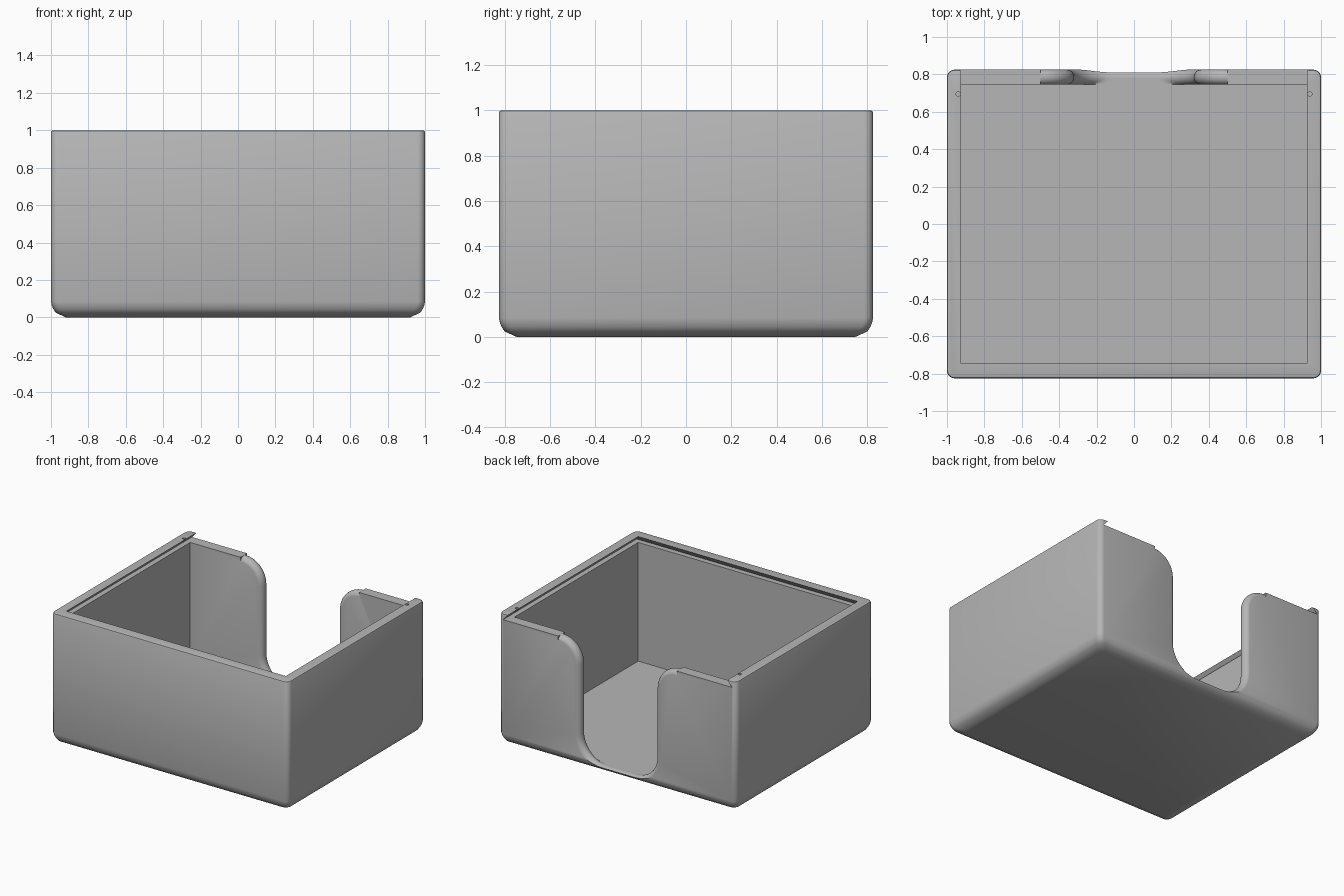
import bpy, bmesh, math

HALF_X, HALF_Y, HEIGHT = 1.0, 0.825, 1.0
INNER_X, INNER_Y = 0.925, 0.745
FLOOR, LEDGE = 0.05, 0.955
OVER = 0.04

old = bpy.data.objects.get("Cube")
if old:
    bpy.data.objects.remove(old, do_unlink=True)

grey = bpy.data.materials.new("plain_grey")
grey.use_nodes = True
colour = (0.47, 0.47, 0.47, 1)
grey.diffuse_color = colour
grey.node_tree.nodes["Principled BSDF"].inputs["Base Color"].default_value = colour


def loft(name, rings):
    """Closed solid skinned through rings of equal point count."""
    bm = bmesh.new()
    loops = [[bm.verts.new(p) for p in ring] for ring in rings]
    n = len(loops[0])
    for a, b in zip(loops, loops[1:]):
        for i in range(n):
            j = (i + 1) % n
            bm.faces.new((a[i], a[j], b[j], b[i]))
    bm.faces.new(loops[0])
    bm.faces.new(loops[-1])
    bmesh.ops.recalc_face_normals(bm, faces=bm.faces)
    mesh = bpy.data.meshes.new(name)
    bm.to_mesh(mesh)
    bm.free()
    mesh.materials.append(grey)
    obj = bpy.data.objects.new(name, mesh)
    bpy.context.collection.objects.link(obj)
    return obj


def rect(x0, x1, y0, y1, z):
    return [(x0, y0, z), (x1, y0, z), (x1, y1, z), (x0, y1, z)]


def rounded_rect(hx, hy, r, z, steps=5):
    pts = []
    for k, (sx, sy) in enumerate([(1, 1), (-1, 1), (-1, -1), (1, -1)]):
        for i in range(steps + 1):
            a = math.pi / 2 * (k + i / steps)
            pts.append((sx * (hx - r) + r * math.cos(a),
                        sy * (hy - r) + r * math.sin(a), z))
    return pts


def arc(cx, cz, r, start, end, sign, steps=12):
    """Points with the direction that leads into the wall material."""
    pts = []
    for i in range(steps + 1):
        a = math.radians(start + (end - start) * i / steps)
        c, s = math.cos(a), math.sin(a)
        pts.append((cx + r * c, cz + r * s, sign * c, sign * s))
    return pts


# Outer body with a softened base, rounded uprights and a fine top edge
profile = [(0.08, 0), (0.025, 0.025), (0.012, 0.045), (0.004, 0.065),
           (0, 0.085), (0, HEIGHT - 0.01), (0.003, HEIGHT - 0.003), (0.01, HEIGHT)]
body = loft("tray_body", [rounded_rect(HALF_X - d, HALF_Y - d, 0.04, z)
                          for d, z in profile])

# Storage cavity
cavity = loft("cavity_cutter", [rect(-INNER_X, INNER_X, -INNER_Y, INNER_Y, z)
                                for z in (FLOOR, HEIGHT + 0.1)])

# Dovetail lid slot, open through the back
slot_rings = []
for z in (LEDGE, HEIGHT + 0.009):
    grow = OVER * (HEIGHT - z) / (HEIGHT - LEDGE)
    slot_rings.append(rect(-INNER_X - grow, INNER_X + grow,
                           -INNER_Y - grow, HALF_Y + 0.2, z))
slot = loft("lid_slot_cutter", slot_rings)

# Finger cutout: a U outline, flared on both wall faces for a rounded rim
side = 0.32
r_top, r_low = 0.18, 0.2
left = (arc(-side - r_top, LEDGE - r_top, r_top, 90, 0, -1)
        + arc(-side + r_low, FLOOR + r_low, r_low, 180, 270, 1))
outline = left + [(-x, z, -nx, nz) for x, z, nx, nz in reversed(left)]
mid_y, half_wall = (INNER_Y + HALF_Y) / 2, (HALF_Y - INNER_Y) / 2
rings = []
for i in range(-9, 10):
    t = math.sin(math.pi / 2 * i / 9)
    flare = 0.04 * (1 - math.sqrt(max(0, 1 - t * t)))
    y = mid_y + t * (half_wall + 0.0008)
    low = FLOOR + 0.001 if t <= 0 else 0.002
    ring = [(x + nx * flare, y, max(z + nz * flare, low))
            for x, z, nx, nz in outline]
    wide = side + r_top
    rings.append([(-wide, y, 1.2)] + ring + [(wide, y, 1.2)])
cutout = loft("finger_cutout_cutter", rings)

# Small catch holes through the side lips
cutters = [cavity, slot, cutout]
for s in (-1, 1):
    cutters.append(loft("catch_hole_cutter", [
        [(s * 0.94 + 0.012 * math.cos(k * math.pi / 8),
          0.695 + 0.012 * math.sin(k * math.pi / 8), z) for k in range(16)]
        for z in (LEDGE + 0.003, HEIGHT + 0.05)]))

# Carve the body and drop the cutters
bpy.ops.object.select_all(action='DESELECT')
bpy.context.view_layer.objects.active = body
body.select_set(True)
for cutter in cutters:
    cutter.hide_render = True
    mod = body.modifiers.new(cutter.name, 'BOOLEAN')
    mod.operation, mod.solver, mod.object = 'DIFFERENCE', 'EXACT', cutter
    bpy.ops.object.modifier_apply(modifier=mod.name)
    bpy.data.objects.remove(cutter, do_unlink=True)

bpy.ops.object.shade_smooth_by_angle(angle=math.radians(32))
